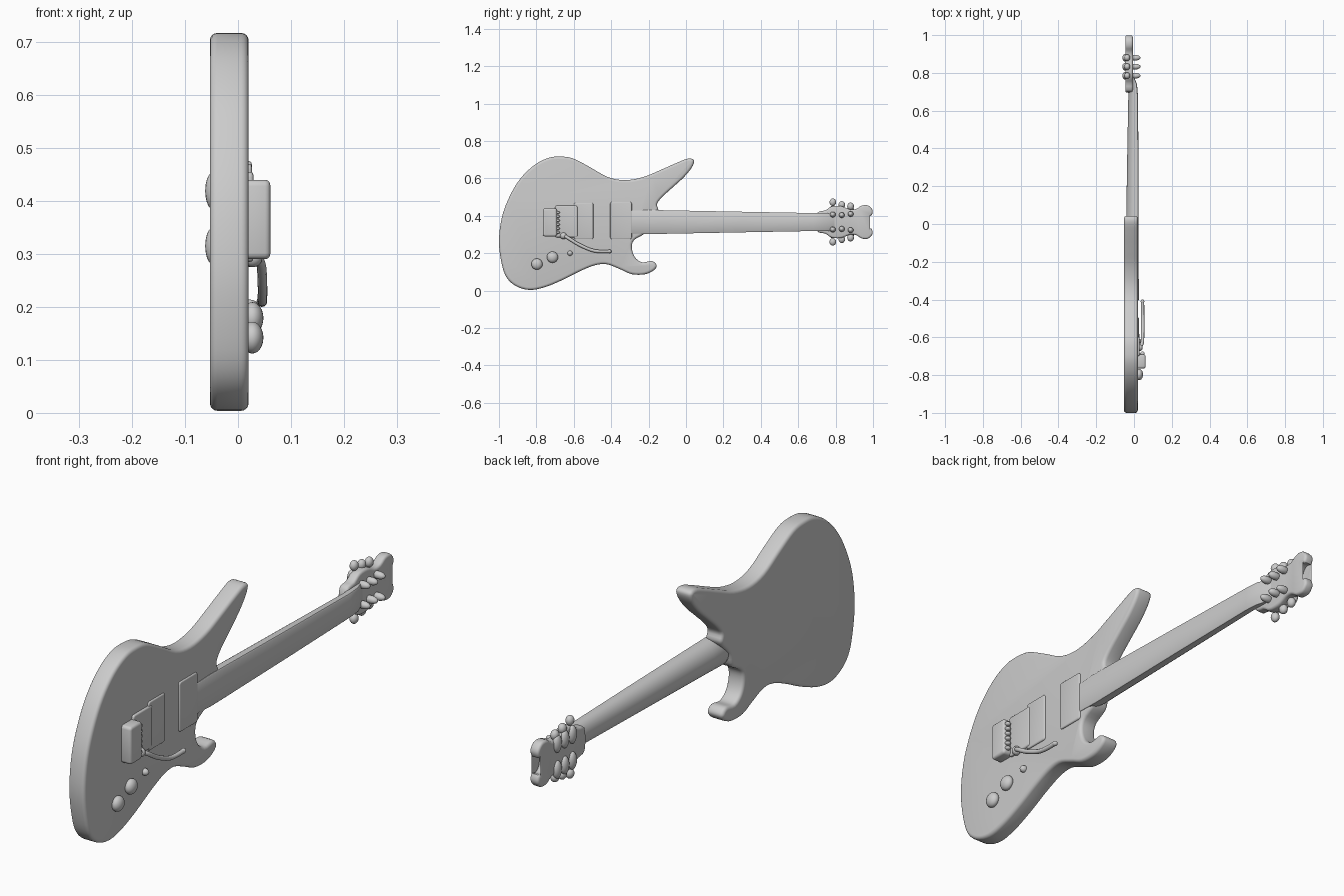
import bpy, bmesh, math
from mathutils import Vector, Matrix

if "Cube" in bpy.data.objects:
    bpy.data.objects.remove(bpy.data.objects["Cube"])

grey = bpy.data.materials.new("plain_grey")
grey.diffuse_color = (0.6, 0.6, 0.6, 1)
grey.use_nodes = True
grey.node_tree.nodes["Principled BSDF"].inputs["Base Color"].default_value = grey.diffuse_color
MID = 0.367  # height of the neck centre line


def finish(name, bm, angle=40):
    bmesh.ops.recalc_face_normals(bm, faces=bm.faces)
    me = bpy.data.meshes.new(name)
    bm.to_mesh(me)
    bm.free()
    me.materials.append(grey)
    ob = bpy.data.objects.new(name, me)
    bpy.context.collection.objects.link(ob)
    me.shade_smooth()
    me.set_sharp_from_angle(angle=math.radians(angle))
    return ob


def spline(pts, n=4, closed=True):
    """Smooth curve through the points."""
    pts = [Vector(p) for p in pts]
    c, out = len(pts), []
    for i in range(c if closed else c - 1):
        a, b, d, e = [pts[(i + k) % c] if closed else pts[min(max(i + k, 0), c - 1)]
                      for k in (-1, 0, 1, 2)]
        for s in range(n):
            t = s / n
            out.append(0.5 * (2 * b + (d - a) * t + (2 * a - 5 * b + 4 * d - e) * t * t
                              + (3 * b - a - 3 * d + e) * t ** 3))
    return out if closed else out + [pts[-1]]


def slab(name, outline, x0, x1, r, seg=3):
    """Plate with the given (y, z) outline and rounded rims."""
    bm = bmesh.new()
    base = bm.faces.new([bm.verts.new((x0, p[0], p[1])) for p in outline])
    ext = bmesh.ops.extrude_face_region(bm, geom=[base], use_keep_orig=True)["geom"]
    bmesh.ops.translate(bm, vec=(x1 - x0, 0, 0), verts=[v for v in ext if isinstance(v, bmesh.types.BMVert)])
    rim = [e for e in bm.edges if abs(e.verts[0].co.x - e.verts[1].co.x) < 1e-6]
    bmesh.ops.bevel(bm, geom=rim, offset=r, segments=seg, profile=0.5, affect='EDGES', clamp_overlap=False)
    return finish(name, bm)


def box_outline(y0, y1, z0, z1, r=0.01):
    out = []
    for cy, cz, a0 in ((y1 - r, z1 - r, 0), (y0 + r, z1 - r, 90), (y0 + r, z0 + r, 180), (y1 - r, z0 + r, 270)):
        for k in range(4):
            a = math.radians(a0 + k * 30)
            out.append((cy + r * math.cos(a), cz + r * math.sin(a)))
    return out


def blob(name, loc, size, seg=16):
    bm = bmesh.new()
    bmesh.ops.create_uvsphere(bm, u_segments=seg, v_segments=seg // 2 + 2, radius=1,
                              matrix=Matrix.Translation(loc) @ Matrix.Diagonal((*size, 1)))
    return finish(name, bm, 60)


def loft(name, rings):
    bm = bmesh.new()
    loops = [[bm.verts.new(p) for p in ring] for ring in rings]
    n = len(loops[0])
    for a, b in zip(loops, loops[1:]):
        for i in range(n):
            bm.faces.new((a[i], a[(i + 1) % n], b[(i + 1) % n], b[i]))
    bm.faces.new(loops[0])
    bm.faces.new(loops[-1])
    return finish(name, bm, 50)


# Body with a long upper horn and a short lower horn
body = [(-1.0, .26), (-.985, .39), (-.945, .50), (-.888, .596), (-.813, .67), (-.738, .709),
        (-.674, .717), (-.604, .707), (-.513, .66), (-.417, .607), (-.326, .591), (-.23, .607),
        (-.139, .644), (-.053, .682), (.01, .706), (.042, .697), (.032, .66), (-.011, .607),
        (-.07, .553), (-.128, .50), (-.155, .462), (-.15, .425), (-.2, .367), (-.22, .308),
        (-.278, .27), (-.289, .227), (-.273, .179), (-.235, .152), (-.182, .158), (-.157, .136),
        (-.171, .11), (-.219, .088), (-.289, .088), (-.353, .115), (-.422, .141), (-.487, .136),
        (-.567, .104), (-.663, .056), (-.754, .019), (-.834, .004), (-.904, .022), (-.957, .067),
        (-.985, .142)]
slab("body", spline(body), -.053, .02, .014, 4)

# Neck: flat front, rounded back, tapering to the headstock
rings = []
for y, w, front, back in ((-.32, .06, .024, -.02), (-.2, .064, .025, -.046), (-.12, .063, .025, -.043),
                          (.3, .055, .024, -.037), (.68, .048, .021, -.03), (.74, .048, .016, -.032),
                          (.8, .045, -.008, -.036)):
    edge = front - .014
    ring = [(edge + (edge - back) * -math.sin(math.pi * k / 14), y, MID + w * math.cos(math.pi * k / 14))
            for k in range(15)]
    ring += [(front - .003, y, MID - w), (front, y, MID - w + .004), (front, y, MID + w - .004),
             (front - .003, y, MID + w)]
    rings.append(ring)
loft("neck", rings)

# Headstock with a crescent notch, mirrored about the neck line
half = [(.70, .046), (.745, .062), (.78, .084), (.83, .085), (.875, .068), (.91, .07), (.94, .088),
        (.975, .088), (.998, .062), (.99, .034), (.968, .038), (.95, .028), (.943, .01)]
head = [(y, MID + d) for y, d in half] + [(y, MID - d) for y, d in reversed(half)]
slab("headstock", spline(head, 3), -.046, -.006, .01)

# Tuning machines: front posts, rear housings and side buttons
for s in (1, -1):
    for i, y in enumerate((.785, .833, .88)):
        d = (.04, .037, .043)[i]
        side = (.106, .092, .084)[i]
        blob("tuner_post", (.006, y, MID + s * d), (.029, .015, .015))
        blob("tuner_housing", (-.046, y, MID + s * .052), (.016, .021, .036))
        blob("tuner_button", (-.036, y, MID + s * side), (.016, .018, .02))

# Pickups, neck end plate and bridge
slab("neck_pickup", box_outline(-.405, -.29, .275, .475), .01, .026, .005)
slab("bridge_pickup", box_outline(-.60, -.495, .275, .47), .01, .026, .005)
slab("bridge_plate", box_outline(-.70, -.58, .285, .455), .01, .029, .006)
slab("bridge", box_outline(-.765, -.69, .29, .44, .012), .01, .061, .01)
for i in range(6):
    blob("saddle", (.045, -.686, .312 + i * .021), (.012, .012, .008), 10)

# Tremolo arm
path = spline([(.022, -.655, .297), (.042, -.635, .285), (.046, -.57, .245), (.046, -.49, .213),
               (.045, -.41, .21)], 5, False)
rings = []
for i, p in enumerate(path):
    t = (path[min(i + 1, len(path) - 1)] - path[max(i - 1, 0)]).normalized()
    u = t.cross(Vector((0, .3, 1))).normalized()
    v = t.cross(u)
    rings.append([p + .009 * (u * math.cos(a) + v * math.sin(a))
                  for a in [k * math.pi / 5 for k in range(10)]])
loft("tremolo_arm", rings)
blob("arm_tip", (.045, -.41, .21), (.01, .012, .01), 12)
blob("arm_socket", (.028, -.655, .293), (.018, .018, .018))

# Control knobs and selector switch
for y, z in ((-.797, .142), (-.714, .179)):
    blob("control_knob", (.027, y, z), (.021, .03, .03), 20)
blob("selector_switch", (.022, -.62, .2), (.017, .014, .014), 12)
